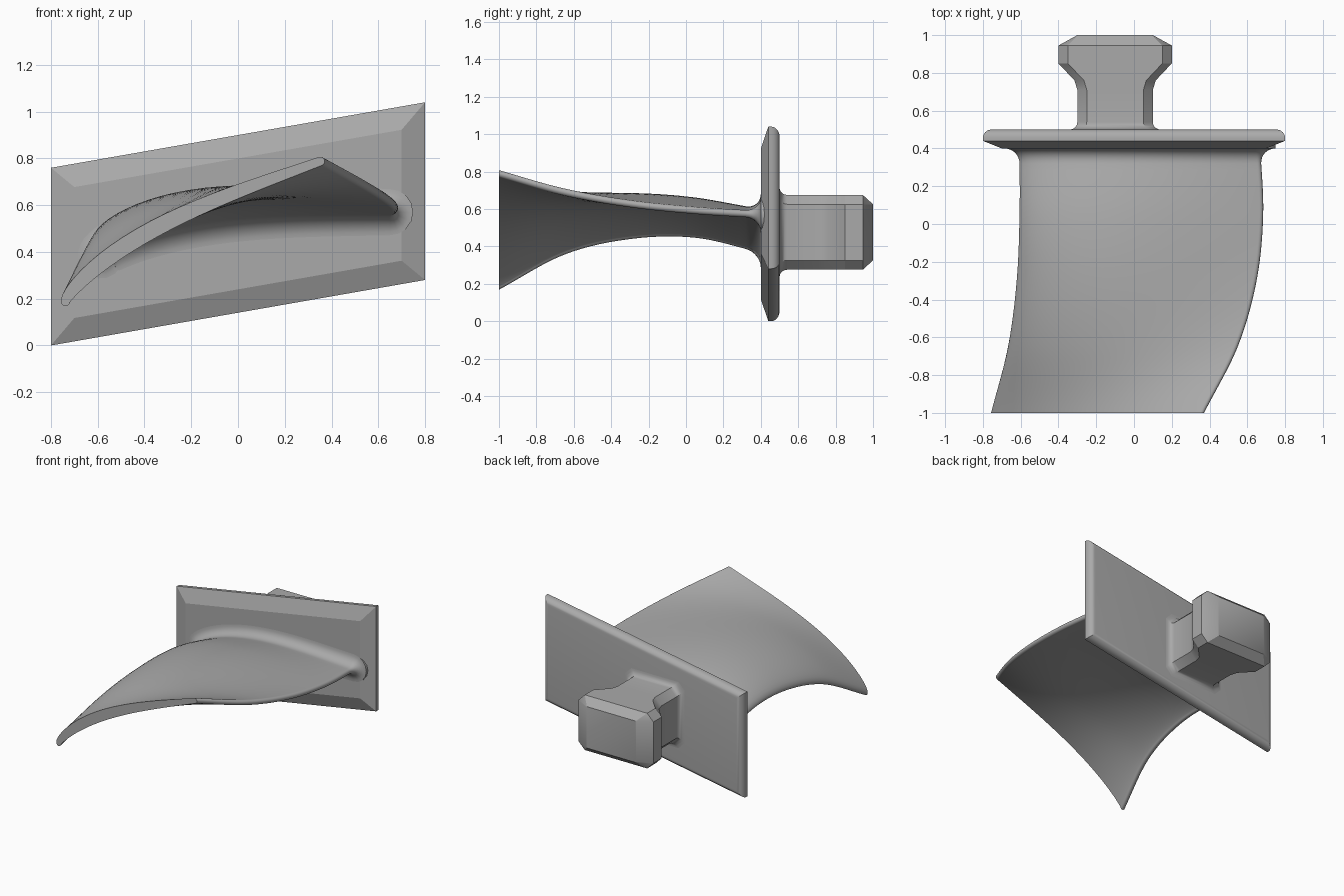
import bpy, bmesh
from math import sin, cos, pi, sqrt, radians
from mathutils import Vector

cube = bpy.data.objects.get("Cube")
if cube:
    bpy.data.objects.remove(cube, do_unlink=True)

metal = bpy.data.materials.new("grey_metal")
metal.use_nodes = True
GREY = (0.4, 0.4, 0.4, 1)
metal.diffuse_color = GREY
metal.node_tree.nodes["Principled BSDF"].inputs["Base Color"].default_value = GREY


def loft(name, rings, angle):
    """Skin equal-length rings of points and cap both ends."""
    bm = bmesh.new()
    loops = [[bm.verts.new(p) for p in ring] for ring in rings]
    n = len(loops[0])
    for a, b in zip(loops, loops[1:]):
        for i in range(n):
            j = (i + 1) % n
            bm.faces.new((a[i], a[j], b[j], b[i]))
    bm.faces.new(loops[0])
    bm.faces.new(loops[-1])
    bmesh.ops.recalc_face_normals(bm, faces=bm.faces)
    mesh = bpy.data.meshes.new(name)
    bm.to_mesh(mesh)
    bm.free()
    ob = bpy.data.objects.new(name, mesh)
    bpy.context.collection.objects.link(ob)
    mesh.materials.append(metal)
    bpy.ops.object.select_all(action='DESELECT')
    ob.select_set(True)
    bpy.context.view_layer.objects.active = ob
    bpy.ops.object.shade_smooth_by_angle(angle=radians(angle))
    return ob


# Platform: sheared slab, bevelled in front and rounded behind
def platform_ring(y, inset):
    w, h = 0.8 - inset, 0.38 - inset
    corners = ((-w, -h), (w, -h), (w, h), (-w, h))
    return [(x, y, 0.52 + 0.175 * x + z) for x, z in corners]


rings = [platform_ring(0.40, 0.1), platform_ring(0.44, 0)]
for k in range(7):
    a = k * pi / 12
    rings.append(platform_ring(0.455 + 0.045 * sin(a), 0.045 * (1 - cos(a))))
loft("platform", rings, 20)


# Root: chamfered neck that flares into a bulb, with a fillet at the platform
def root_ring(y, w, h, c):
    half = [(w, -h + c), (w, h - c), (w - c, h), (c - w, h)]
    ring = half + [(-x, -z) for x, z in half]
    return [(-0.1 + x, y, 0.475 + z) for x, z in ring]


rings = [root_ring(0.48, 0.24, 0.24, 0.05)]
for k in range(6):
    a = k * pi / 10
    g = 0.04 * (1 - sin(a))
    rings.append(root_ring(0.54 - 0.04 * cos(a), 0.2 + g, 0.2 + g, 0.05))
for y, w in ((0.71, 0.2), (0.76, 0.215), (0.85, 0.3), (0.945, 0.3)):
    rings.append(root_ring(y, w, 0.2, 0.05))
rings.append(root_ring(1.0, 0.2, 0.15, 0.005))
loft("root", rings, 30)


# Blade: twisted cambered sections between two edge rails
def rail(keys, y):
    """Catmull-Rom value along evenly spaced stations from tip to platform."""
    s = min(max((y + 1) / 0.35, 0), 3.9999)
    i = int(s)
    t = s - i
    k = [2 * keys[0] - keys[1]] + keys + [2 * keys[-1] - keys[-2]]
    p, q, r, u = k[i:i + 4]
    return 0.5 * (2 * q + (r - p) * t + (2 * p - 5 * q + 4 * r - u) * t * t
                  + (3 * q - p - 3 * r + u) * t ** 3)


LEFT_X = [-0.738, -0.648, -0.602, -0.587, -0.587]
LEFT_Z = [0.187, 0.375, 0.458, 0.465, 0.385]
RIGHT_X = [0.352, 0.53, 0.63, 0.665, 0.65]
RIGHT_Z = [0.788, 0.69, 0.628, 0.592, 0.57]
CAMBER = [0.09, 0.108, 0.115, 0.105, 0.09]
EDGE, N = 0.019, 28


def blade_ring(y, grow):
    left = Vector((rail(LEFT_X, y), rail(LEFT_Z, y)))
    chord = Vector((rail(RIGHT_X, y), rail(RIGHT_Z, y))) - left
    up = Vector((-chord.y, chord.x)).normalized()
    camber = rail(CAMBER, y)

    def mean(t):
        return left + chord * t + up * camber * sin(pi * max(t, 0) ** 0.7)

    mids = [mean(0.5 - 0.5 * cos(pi * k / N)) for k in range(N + 1)]
    top, bottom = [], []
    for k, m in enumerate(mids):
        d = (mids[min(k + 1, N)] - mids[max(k - 1, 0)]).normalized()
        nrm = Vector((-d.y, d.x))
        t = 0.5 - 0.5 * cos(pi * k / N)
        half = EDGE + 0.018 * sin(pi * t ** 0.6) + grow
        top.append(m + nrm * half)
        bottom.append(m - nrm * half)

    def cap(centre, start):
        arm = start - centre
        out = []
        for k in range(1, 8):
            a = -k * pi / 8
            out.append(centre + Vector((arm.x * cos(a) - arm.y * sin(a),
                                        arm.x * sin(a) + arm.y * cos(a))))
        return out

    ring = top + cap(mids[-1], top[-1]) + bottom[::-1] + cap(mids[0], bottom[0])
    return [(p.x, y, p.y) for p in ring]


FILLET = 0.08
rings = [blade_ring(-1 + 1.32 * k / 40, 0) for k in range(41)]
for k in range(1, 9):
    a = k * pi / 16
    rings.append(blade_ring(0.32 + FILLET * sin(a), FILLET * (1 - cos(a))))
rings.append(blade_ring(0.43, FILLET))
loft("blade", rings, 40)
